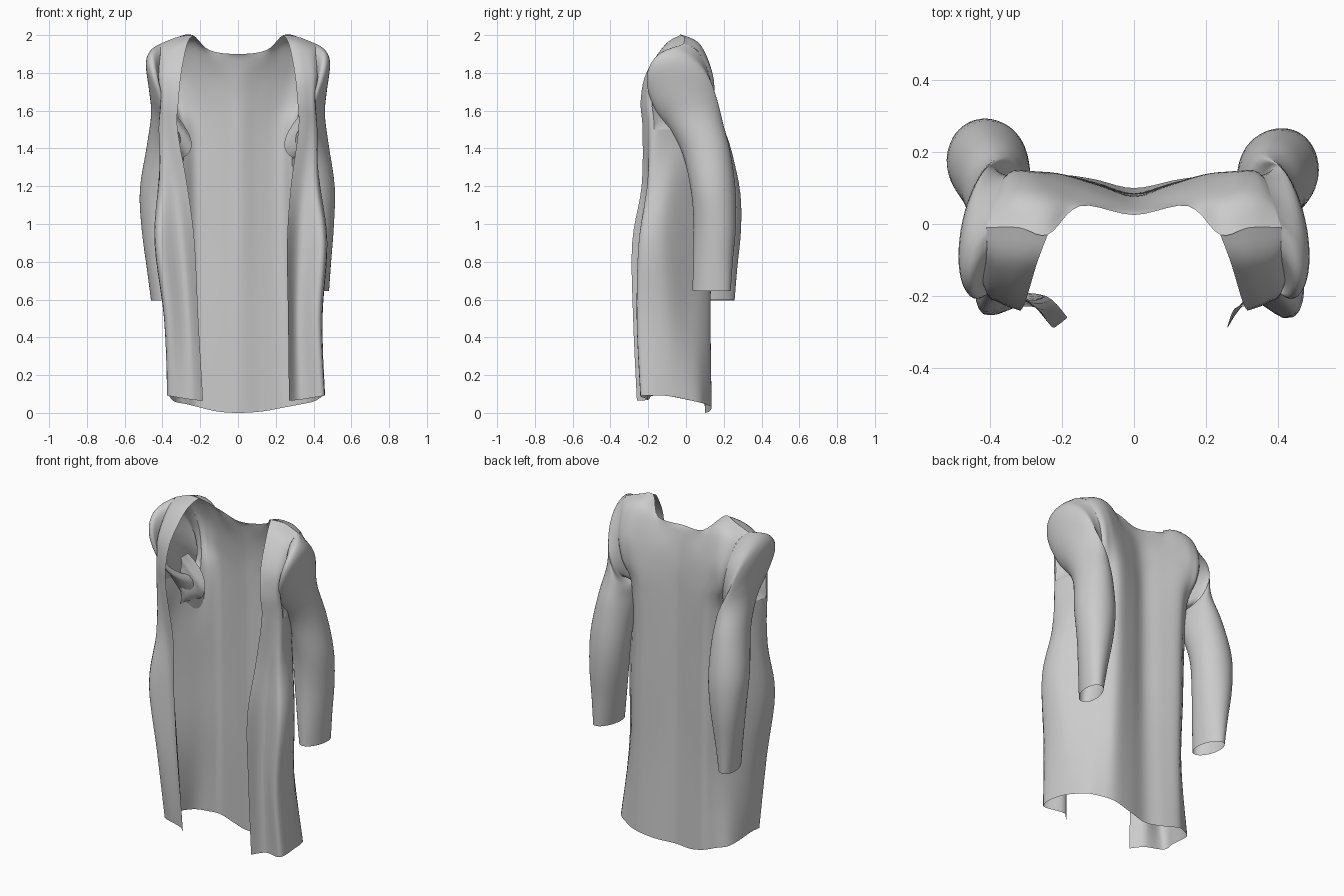
import bpy, math
from mathutils import Vector

if "Cube" in bpy.data.objects:
    bpy.data.objects.remove(bpy.data.objects["Cube"])

cloth = bpy.data.materials.new("grey cloth")
cloth.diffuse_color = (0.6, 0.6, 0.6, 1)
cloth.use_nodes = True
cloth.node_tree.nodes["Principled BSDF"].inputs["Base Color"].default_value = cloth.diffuse_color


def catmull(pts, n):
    """Smooth open curve through the points, n steps per span."""
    out = []
    for i in range(len(pts) - 1):
        b, c = pts[i], pts[i + 1]
        a = pts[i - 1] if i else b
        d = pts[i + 2] if i + 2 < len(pts) else c
        for k in range(n):
            t = k / n
            out.append(0.5 * (2 * b + (c - a) * t + (2 * a - 5 * b + 4 * c - d) * t * t
                              + (3 * b - a - 3 * c + d) * t ** 3))
    return out + [pts[-1].copy()]


def resample(loop, n):
    """n points evenly spaced along a closed loop, starting at its first point."""
    pts = loop + [loop[0]]
    dist = [0]
    for a, b in zip(pts, pts[1:]):
        dist.append(dist[-1] + (b - a).length)
    out, i = [], 0
    for k in range(n):
        d = dist[-1] * k / n
        while dist[i + 1] < d or dist[i + 1] == dist[i]:
            i += 1
        out.append(pts[i].lerp(pts[i + 1], (d - dist[i]) / (dist[i + 1] - dist[i])))
    return out


def sheet(name, rows, closed=False, skip=lambda r, c: False):
    """Quad sheet through equal-length rows of points."""
    w = len(rows[0])
    verts = [p for r in rows for p in r]
    faces = []
    for r in range(len(rows) - 1):
        for c in range(w if closed else w - 1):
            if not skip(r, c):
                d = (c + 1) % w
                faces.append((r * w + c, r * w + d, (r + 1) * w + d, (r + 1) * w + c))
    mesh = bpy.data.meshes.new(name)
    mesh.from_pydata(verts, [], faces)
    mesh.materials.append(cloth)
    obj = bpy.data.objects.new(name, mesh)
    bpy.context.collection.objects.link(obj)
    for p in mesh.polygons:
        p.use_smooth = True
    return obj


# Cross-sections of one half: front edge, front fold, front corner, side,
# back corner, back pleat, neck line, back quarter, back centre
skirt = [
    (0.0, [(.27, -.26), (.33, -.2), (.45, -.24), (.45, -.1), (.40, .05), (.33, .105), (.25, .135), (.13, .125), (0, .1)]),
    (0.5, [(.265, -.28), (.32, -.21), (.43, -.26), (.44, -.11), (.36, .02), (.29, .1), (.23, .13), (.12, .115), (0, .09)]),
    (0.9, [(.26, -.285), (.33, -.21), (.45, -.25), (.465, -.13), (.355, .02), (.285, .10), (.22, .135), (.11, .115), (0, .085)]),
    (1.2, [(.28, -.235), (.345, -.2), (.42, -.2), (.43, -.1), (.35, .02), (.285, .09), (.22, .135), (.11, .115), (0, .085)]),
    (1.5, [(.32, -.23), (.37, -.21), (.42, -.17), (.37, -.04), (.31, .08), (.27, .12), (.21, .14), (.1, .11), (0, .08)]),
]
yoke = [
    (1.65, [(.315, -.24), (.37, -.22), (.41, -.18), (.38, 0), (.34, .13), (.29, .145), (.22, .14), (.11, .105), (0, .075)]),
    (1.80, [(.30, -.21), (.36, -.2), (.42, -.16), (.42, 0), (.365, .125), (.30, .14), (.23, .12), (.12, .09), (0, .06)]),
    (1.95, [(.27, -.11), (.33, -.11), (.41, -.09), (.42, 0), (.385, .065), (.32, .08), (.235, .065), (.14, .06), (0, .04)]),
    (2.00, [(.24, -.03), (.32, -.01), (.41, -.01), (.41, -.01), (.41, -.01), (.32, -.01), (.24, -.03), (.15, .05), (0, .025)]),
]
hem_rise = [.065, .07, .09, .09, .06, .045, .03, .008, 0]
shoulder_drop = [0, .01, .045, .045, .045, .01, 0, .08, .1]
sway = [1, 1, 1, 1, .75, .75, .5, .2, 0]      # how far each column follows the sideways hang


def half(section, side):
    z, pts = section
    row = []
    for i, (x, y) in enumerate(pts):
        zz = z
        if z == 0:
            zz += hem_rise[i]
        if z > 1.7:
            zz -= shoulder_drop[i] * (z - 1.7) / 0.3
        if side < 0:
            x -= 0.085 * max(0, 1 - z / 1.4) * sway[i]
            if i == 2:
                y += .06 * max(0, 1 - z / .8)
        row.append(Vector((side * x, y, zz)))
    return row


# Coat body: one open sheet from front edge to front edge, with armholes
N = 5
controls = [half(s, -1) + half(s, 1)[-2::-1] for s in skirt + yoke]
across = [catmull(r, N) for r in controls]
columns = [catmull([r[c] for r in across], N) for c in range(len(across[0]))]
rows = [list(r) for r in zip(*columns)]
arm_row, W = 4 * N, 16 * N
sheet("coat_body", rows,
      skip=lambda r, c: r >= arm_row and (2 * N <= c < 4 * N or 12 * N <= c < 14 * N))


def armhole(side):
    """Armhole edge from the shoulder down the back, under the arm, up the front."""
    col = (lambda c: c) if side < 0 else (lambda c: W - c)
    back = [rows[r][col(4 * N)] for r in range(len(rows) - 1, arm_row - 1, -1)]
    under = [rows[arm_row][col(c)] for c in range(4 * N - 1, 2 * N, -1)]
    front = [rows[r][col(2 * N)] for r in range(arm_row, len(rows) - 1)]
    return back + under + front


# Sleeve rings: outer x, outer z, inner x, inner z, front y, back y, twist
rings = [
    (.462, 1.92, .355, 1.50, -.2, .155, -.3),
    (.488, 1.85, .325, 1.49, -.205, .175, -.4),
    (.470, 1.70, .305, 1.47, -.16, .19, -.3),
    (.46, 1.58, .295, 1.43, -.09, .205, -.15),
    (.48, 1.42, .285, 1.34, -.02, .235, 0),
    (.512, 1.2, .29, 1.17, .025, .262, 0),
    (.508, 1.0, .305, 1.0, .04, .265, .1),
    (.493, .8, .335, .81, .037, .248, .2),
    (.482, .645, .36, .65, .035, .237, .3),
]
S = 48
for side, label in ((1, "right"), (-1, "left")):
    loops = [resample(armhole(side), S)]
    for ox, oz, ix, iz, y0, y1, twist in rings:
        # the left sleeve hangs lower, further back and closer in at the cuff
        drop = max(0, 1.5 - (oz + iz) / 2) if side < 0 else 0
        push = min(.028, drop * .08)
        tuck = .03 * max(0, drop - .4) / .45 - push * .3
        outer = Vector((side * (ox - tuck), 0, oz - drop * .06))
        inner = Vector((side * (ix - tuck * .6), 0, iz - drop * .06))
        mid, arm = (outer + inner) / 2, (outer - inner) / 2
        yc, yr = (y0 + y1) / 2 + push * (1 - .6 * max(0, drop - .4)), (y1 - y0) / 2
        loops.append([mid + arm * math.cos(a) + Vector((0, yc + yr * math.sin(a + twist), 0))
                      for a in (math.tau * k / S for k in range(S))])
    lines = [catmull([l[k] for l in loops], 4) for k in range(S)]
    sheet(label + "_sleeve", [list(r) for r in zip(*lines)], closed=True)

    # Gathered cloth under the arm
    gather = []
    for i in range(13):
        t = i / 12
        bulge = math.sin(math.pi * t) ** 0.8
        z = 1.33 + .28 * t
        gather.append([Vector((side * (.36 - .115 * bulge * u),
                               -.04 + .08 * u + .012 * math.sin(9 * t + 7 * u),
                               z - .05 * u * bulge))
                       for u in (k / 6 for k in range(7))])
    sheet(label + "_underarm_gather", gather)
